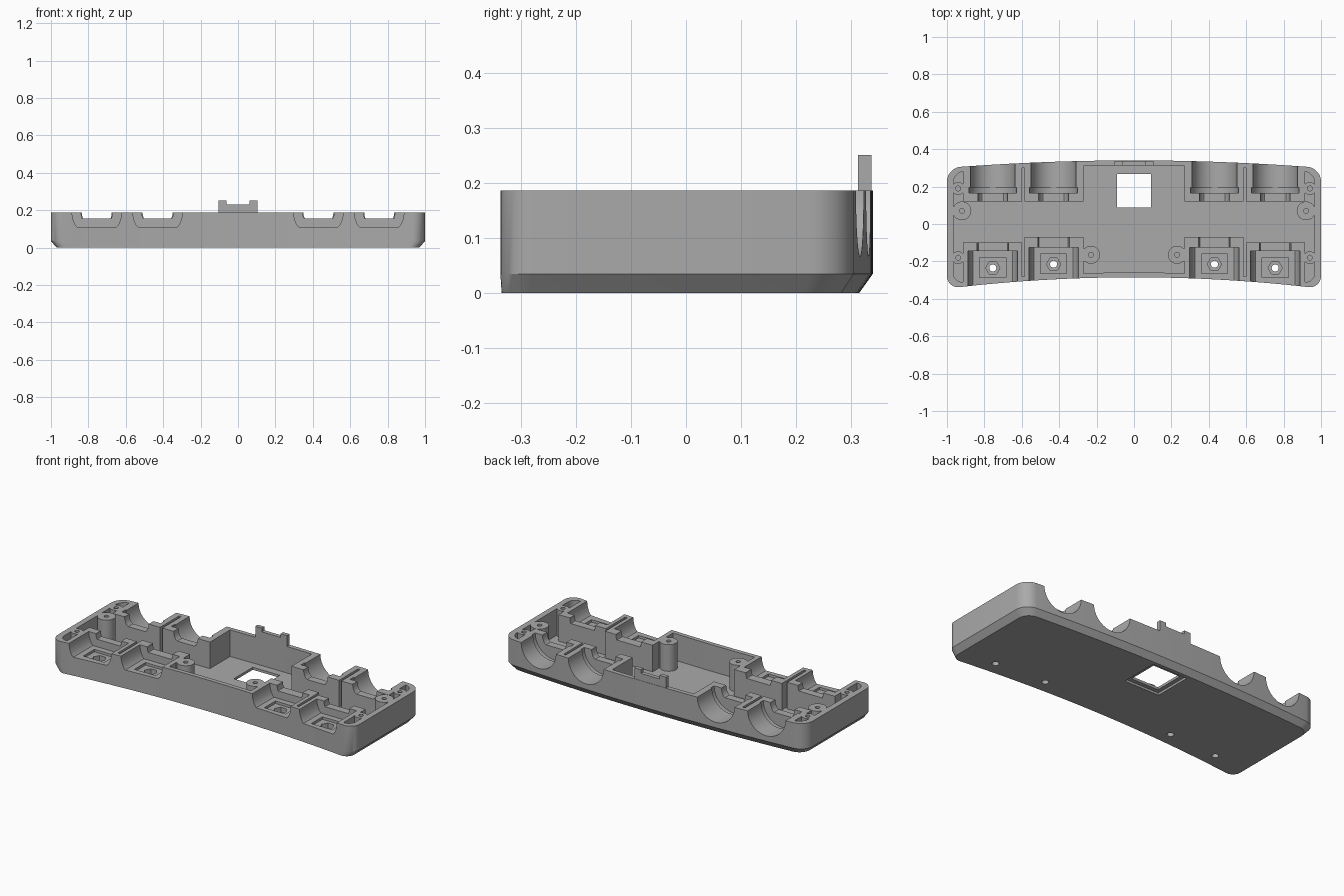
import bpy, bmesh, math

if "Cube" in bpy.data.objects:
    bpy.data.objects.remove(bpy.data.objects["Cube"], do_unlink=True)

TOP, FLOOR = 0.187, 0.028

grey = bpy.data.materials.new("plain_grey")
grey.use_nodes = True
colour = (0.4, 0.4, 0.4, 1)
grey.diffuse_color = colour
grey.node_tree.nodes["Principled BSDF"].inputs["Base Color"].default_value = colour


def loft(name, rings):
    """Closed solid through rings with equal point counts."""
    bm = bmesh.new()
    loops = [[bm.verts.new(p) for p in ring] for ring in rings]
    n = len(loops[0])
    for a, b in zip(loops, loops[1:]):
        for i in range(n):
            j = (i + 1) % n
            bm.faces.new((a[i], a[j], b[j], b[i]))
    bm.faces.new(loops[0])
    bm.faces.new(loops[-1])
    bmesh.ops.recalc_face_normals(bm, faces=bm.faces[:])
    mesh = bpy.data.meshes.new(name)
    bm.to_mesh(mesh)
    bm.free()
    mesh.materials.append(grey)
    obj = bpy.data.objects.new(name, mesh)
    bpy.context.collection.objects.link(obj)
    return obj


def prism(name, pts, lo, hi, axis="Z"):
    if axis == "Z":
        return loft(name, [[(u, v, w) for u, v in pts] for w in (lo, hi)])
    return loft(name, [[(u, w, v) for u, v in pts] for w in (lo, hi)])


def rect(x0, x1, y0, y1):
    return [(x0, y0), (x1, y0), (x1, y1), (x0, y1)]


def circle(cx, cy, r, n=32, floor=-9):
    return [(cx + r * math.cos(math.tau * i / n),
             max(floor, cy + r * math.sin(math.tau * i / n))) for i in range(n)]


def boolean(target, tools):
    """Subtract each tool from the target and discard the tools."""
    for tool in tools:
        mod = target.modifiers.new("cut", "BOOLEAN")
        mod.operation, mod.solver, mod.object = "DIFFERENCE", "EXACT", tool
        tool.hide_render = True
    bpy.context.view_layer.update()
    deps = bpy.context.evaluated_depsgraph_get()
    result = bpy.data.meshes.new_from_object(target.evaluated_get(deps))
    target.modifiers.clear()
    target.data = result
    for tool in tools:
        bpy.data.objects.remove(tool, do_unlink=True)


def outline(side, back, front, r_back, r_front):
    """Bowed case outline, inset from each side by the given amounts."""
    half = 1 - side
    yb = lambda x: 0.34 - back - 0.04 * x * x
    yf = lambda x: -0.285 + front - 0.06 * x * x
    xb, xf = half - r_back, half - r_front
    right = [(xf * i / 16, yf(xf * i / 16)) for i in range(1, 16)]
    for i in range(11):
        a = math.radians(-96 + 96 * i / 10)
        right.append((xf + r_front * math.cos(a), yf(xf) + r_front * (1 + math.sin(a))))
    for i in range(11):
        a = math.radians(86 * i / 10)
        right.append((xb + r_back * math.cos(a), yb(xb) + r_back * (math.sin(a) - 1)))
    right += [(xb * i / 16, yb(xb * i / 16)) for i in range(15, 0, -1)]
    left = [(-x, y) for x, y in reversed(right)]
    return [(0, yf(0))] + right + [(0, yb(0))] + left


# Outer shell with chamfered bottom at the sides and back
outer = outline(0, 0, 0, 0.08, 0.06)
base = outline(0.03, 0.025, 0, 0.07, 0.05)
tray = loft("case_tray", [[(x, y, 0) for x, y in base],
                          [(x, y, 0.035) for x, y in outer],
                          [(x, y, TOP) for x, y in outer]])

# Hollow, leaving solid cradle blocks and screw posts standing
cavity = prism("cavity", outline(0.035, 0.026, 0.026, 0.06, 0.045), FLOOR, 0.4)
solids = []
for s in (-1, 1):
    blocks = [(0.27, 0.585, 0.12, 0.5), (0.6, 0.915, 0.12, 0.5),
              (0.27, 0.585, -0.5, -0.07), (0.6, 0.915, -0.5, -0.1)]
    for x0, x1, y0, y1 in blocks:
        solids.append(prism("block", rect(*sorted((s * x0, s * x1)), y0, y1), -0.1, 0.5))
    for x, y, r in [(0.92, 0.07, 0.05), (0.23, -0.165, 0.048),
                    (0.94, 0.19, 0.034), (0.94, -0.18, 0.034)]:
        solids.append(prism("post", circle(s * x, y, r), -0.1, 0.5))
    solids.append(prism("post_web", rect(*sorted((s * 0.92, s * 1.0)), 0.05, 0.09), -0.1, 0.5))
    solids.append(prism("post_web", rect(*sorted((s * 0.23, s * 0.3)), -0.2, -0.13), -0.1, 0.5))
boolean(cavity, solids)
boolean(tray, [cavity])

# Connector cradles, screw holes and nut pockets
cuts = []
for s in (-1, 1):
    for x, dy in ((0.755, 0), (0.43, 0.02)):
        x *= s
        # back round channel, collar groove and neck
        cuts.append(prism("channel", circle(x, TOP, 0.12, 48), 0.19, 0.5, "Y"))
        cuts.append(prism("groove", circle(x, TOP, 0.128, 48), 0.165, 0.196, "Y"))
        cuts.append(prism("neck", circle(x, TOP, 0.08, 32, 0.135), 0.05, 0.17, "Y"))
        # front flat-bottomed cradle and neck
        cuts.append(prism("cradle", circle(x, TOP, 0.132, 48, 0.11), -0.5, -0.145 + dy, "Y"))
        cuts.append(prism("neck", circle(x, TOP, 0.084, 32, 0.155), -0.16 + dy, -0.03, "Y"))
        # nut seat and through hole
        y = -0.235 + dy
        cuts.append(prism("seat", rect(x - 0.07, x + 0.07, y - 0.05, y + 0.055), 0.095, 0.3))
        cuts.append(prism("nut_pocket", circle(x, y, 0.038, 6), 0.06, 0.3))
        cuts.append(prism("bolt_hole", circle(x, y, 0.019, 20), -0.1, 0.3))
    for x, y in [(0.92, 0.07), (0.23, -0.165), (0.94, 0.19), (0.94, -0.18)]:
        cuts.append(prism("screw_hole", circle(s * x, y, 0.013, 16), 0.07, 0.3))

# Square window with a stepped rim underneath
cuts.append(prism("window", rect(-0.09, 0.09, 0.088, 0.268), -0.1, 0.1))
cuts.append(prism("window_rim", rect(-0.115, 0.115, 0.063, 0.293), -0.1, 0.013))
boolean(tray, cuts)

# Notched tab on the back wall
tab_profile = [(-0.105, 0.15), (0.105, 0.15), (0.105, 0.252), (0.062, 0.252),
               (0.062, 0.23), (-0.062, 0.23), (-0.062, 0.252), (-0.105, 0.252)]
tab = prism("latch_tab", tab_profile, 0.3135, 0.338, "Y")

# Smooth the curved walls, keep edges sharp
bpy.ops.object.select_all(action="DESELECT")
tray.select_set(True)
bpy.context.view_layer.objects.active = tray
bpy.ops.object.shade_smooth_by_angle(angle=math.radians(25))
